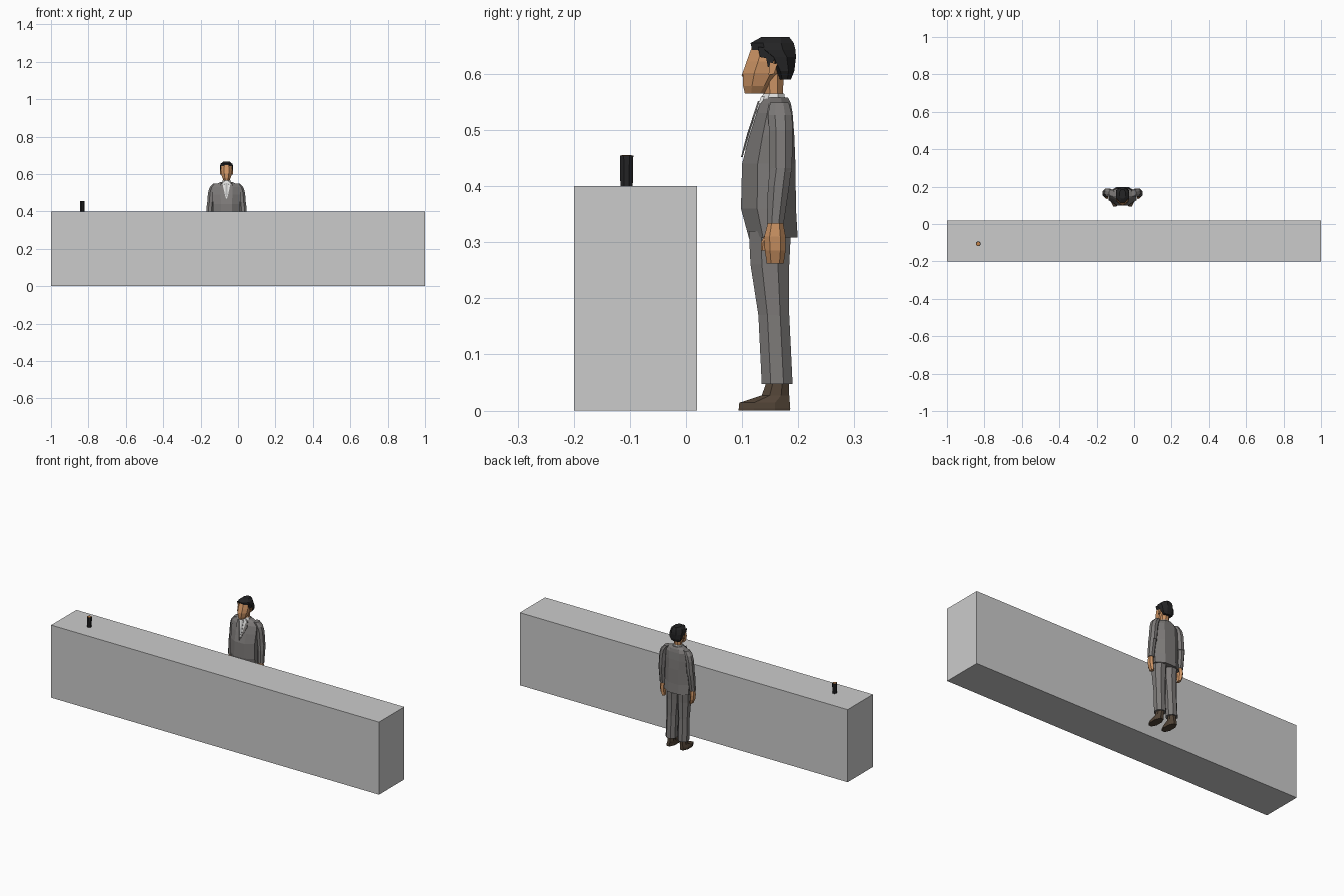
import bpy, bmesh, math


def mat(name, r, g, b):
    m = bpy.data.materials.new(name)
    m.diffuse_color = (r, g, b, 1)
    return m


COUNTER = mat("counter_grey", 0.6, 0.6, 0.6)
SUIT = mat("suit_grey", 0.205, 0.195, 0.19)
SHIRT = mat("shirt_white", 0.75, 0.75, 0.74)
TIE = mat("tie_grey", 0.45, 0.45, 0.45)
SKIN = mat("skin", 0.6, 0.29, 0.125)
HAIR = mat("black", 0.018, 0.018, 0.019)
SHOE = mat("shoe_brown", 0.085, 0.058, 0.038)
DRINK = mat("amber_drink", 0.55, 0.23, 0.07)
CX = -0.0615  # the man's centre line


def finish(name, bm, m):
    bmesh.ops.recalc_face_normals(bm, faces=bm.faces)
    me = bpy.data.meshes.new(name)
    bm.to_mesh(me)
    bm.free()
    me.materials.append(m)
    ob = bpy.data.objects.new(name, me)
    bpy.context.collection.objects.link(ob)
    return ob


def loft(name, rings, m, n=8):
    """Rings of (z, centre x, half width, y front, y back), capped both ends."""
    bm = bmesh.new()
    k = 1 / math.cos(math.pi / n)
    loops = []
    for z, cx, rx, y0, y1 in rings:
        loops.append([bm.verts.new((
            cx + rx * k * math.cos((i + 0.5) * math.tau / n),
            (y0 + y1) / 2 + (y1 - y0) / 2 * k * math.sin((i + 0.5) * math.tau / n),
            z)) for i in range(n)])
    for a, b in zip(loops, loops[1:]):
        for i in range(n):
            j = (i + 1) % n
            bm.faces.new((a[i], a[j], b[j], b[i]))
    bm.faces.new(loops[0])
    bm.faces.new(loops[-1])
    return finish(name, bm, m)


def prism(name, pts, offset, m):
    """Flat polygon extruded along an offset."""
    bm = bmesh.new()
    f = bm.faces.new([bm.verts.new(p) for p in pts])
    ext = bmesh.ops.extrude_face_region(bm, geom=[f], use_keep_orig=True)
    bmesh.ops.translate(bm, vec=offset,
                        verts=[v for v in ext["geom"] if isinstance(v, bmesh.types.BMVert)])
    return finish(name, bm, m)


# Counter
prism("counter", [(-1, -0.2, 0), (1, -0.2, 0), (1, 0.02, 0), (-1, 0.02, 0)],
      (0, 0, 0.4), COUNTER)

# Small dark cup with a drink
loft("cup", [(0.4, -0.833, 0.011, -0.117, -0.095), (0.452, -0.833, 0.012, -0.118, -0.094),
             (0.455, -0.833, 0.012, -0.118, -0.094)], HAIR)
loft("drink", [(0.45, -0.833, 0.009, -0.115, -0.097), (0.4556, -0.833, 0.009, -0.115, -0.097)], DRINK)

# Jacket
loft("jacket", [(0.308, CX, 0.074, 0.112, 0.199), (0.36, CX, 0.074, 0.098, 0.196),
                (0.44, CX, 0.073, 0.100, 0.195), (0.49, CX, 0.075, 0.113, 0.193),
                (0.53, CX, 0.074, 0.126, 0.19), (0.547, CX, 0.055, 0.132, 0.187),
                (0.558, CX, 0.028, 0.138, 0.182)], SUIT)


# Height-dependent front plane of the chest
def chest(x, z):
    y = 0.100 + (z - 0.44) * 0.26 if z < 0.49 else 0.113 + (z - 0.49) * 0.325
    return (CX + x, y - 0.002, z)


# Shirt front and tie
prism("shirt_front", [chest(0, 0.465), chest(0.012, 0.49), chest(0.024, 0.547), chest(0.015, 0.56),
                      chest(-0.015, 0.56), chest(-0.024, 0.547), chest(-0.012, 0.49)],
      (0, 0.006, 0), SHIRT)
prism("tie", [chest(0, 0.475), chest(0.007, 0.49), chest(0.004, 0.538), chest(0.007, 0.552),
              chest(-0.007, 0.552), chest(-0.004, 0.538), chest(-0.007, 0.49)],
      (0, -0.002, 0), TIE)

# Collar, neck, head
loft("collar", [(0.545, CX, 0.027, 0.128, 0.178), (0.565, CX, 0.023, 0.138, 0.175)], SHIRT)
loft("neck", [(0.54, CX, 0.02, 0.141, 0.172), (0.60, CX, 0.02, 0.138, 0.174)], SKIN)
loft("head", [(0.565, CX, 0.013, 0.105, 0.143), (0.578, CX, 0.022, 0.102, 0.155),
              (0.602, CX, 0.029, 0.101, 0.172), (0.622, CX, 0.031, 0.108, 0.178),
              (0.65, CX, 0.028, 0.118, 0.18)], SKIN)
prism("nose", [(CX, 0.108, 0.622), (CX - 0.006, 0.104, 0.594), (CX, 0.099, 0.596),
               (CX + 0.006, 0.104, 0.594)], (0, 0.003, 0), SKIN)

# Hair: cap that falls to the nape
loft("hair", [(0.59, CX, 0.024, 0.165, 0.187), (0.605, CX, 0.033, 0.158, 0.193),
              (0.63, CX, 0.035, 0.14, 0.196), (0.643, CX, 0.035, 0.118, 0.195),
              (0.655, CX, 0.031, 0.115, 0.192), (0.666, CX, 0.017, 0.135, 0.184)], HAIR)

for s, side in ((-1, "left"), (1, "right")):
    # Lapel
    prism(side + "_lapel", [chest(s * a, z) for a, z in
                            ((0, 0.452), (0.014, 0.482), (0.033, 0.525), (0.03, 0.552),
                             (0.021, 0.545), (0.009, 0.492))], (0, -0.003, 0), SUIT)

    # Sideburn and ear
    prism(side + "_sideburn", [(CX + s * 0.031, y, z) for y, z in
                               ((0.128, 0.648), (0.132, 0.63), (0.143, 0.628), (0.146, 0.612),
                                (0.152, 0.612), (0.165, 0.645))], (s * 0.003, 0, 0), HAIR)
    prism(side + "_ear", [(CX + s * 0.028, y, z) for y, z in
                          ((0.147, 0.598), (0.157, 0.6), (0.163, 0.618), (0.15, 0.62))],
          (s * 0.007, 0, 0), SKIN)

    # Upper sleeve, lower sleeve, hand and thumb
    def x(d):
        return CX + s * d

    loft(side + "_upper_sleeve", [(0.425, x(0.086), 0.019, 0.148, 0.189),
                                  (0.50, x(0.08), 0.019, 0.148, 0.19),
                                  (0.527, x(0.073), 0.018, 0.146, 0.189),
                                  (0.549, x(0.058), 0.014, 0.15, 0.183)], SUIT)
    loft(side + "_lower_sleeve", [(0.333, x(0.09), 0.016, 0.144, 0.174),
                                  (0.40, x(0.089), 0.0175, 0.146, 0.184),
                                  (0.432, x(0.087), 0.019, 0.15, 0.188)], SUIT)
    loft(side + "_hand", [(0.262, x(0.084), 0.007, 0.146, 0.172),
                          (0.285, x(0.09), 0.010, 0.143, 0.175),
                          (0.31, x(0.092), 0.011, 0.142, 0.175),
                          (0.336, x(0.09), 0.011, 0.148, 0.171)], SKIN, 6)
    loft(side + "_thumb", [(0.285, x(0.083), 0.004, 0.134, 0.142),
                           (0.30, x(0.084), 0.006, 0.135, 0.148),
                           (0.318, x(0.087), 0.005, 0.144, 0.158)], SKIN, 6)

    # Trouser leg
    loft(side + "_trouser_leg", [(0.047, x(0.036), 0.028, 0.135, 0.19),
                                 (0.17, x(0.035), 0.028, 0.129, 0.184),
                                 (0.26, x(0.033), 0.032, 0.115, 0.184),
                                 (0.32, x(0.033), 0.034, 0.112, 0.187)], SUIT)

    # Shoe: tapering low rings rising to the ankle, plus a sole
    loft(side + "_shoe", [(0.003, x(0.041), 0.021, 0.094, 0.185),
                          (0.014, x(0.041), 0.021, 0.095, 0.185),
                          (0.027, x(0.038), 0.019, 0.135, 0.184),
                          (0.055, x(0.036), 0.018, 0.145, 0.183)], SHOE)
    loft(side + "_sole", [(0, x(0.041), 0.021, 0.094, 0.185),
                          (0.004, x(0.041), 0.022, 0.094, 0.186)], SHOE)
